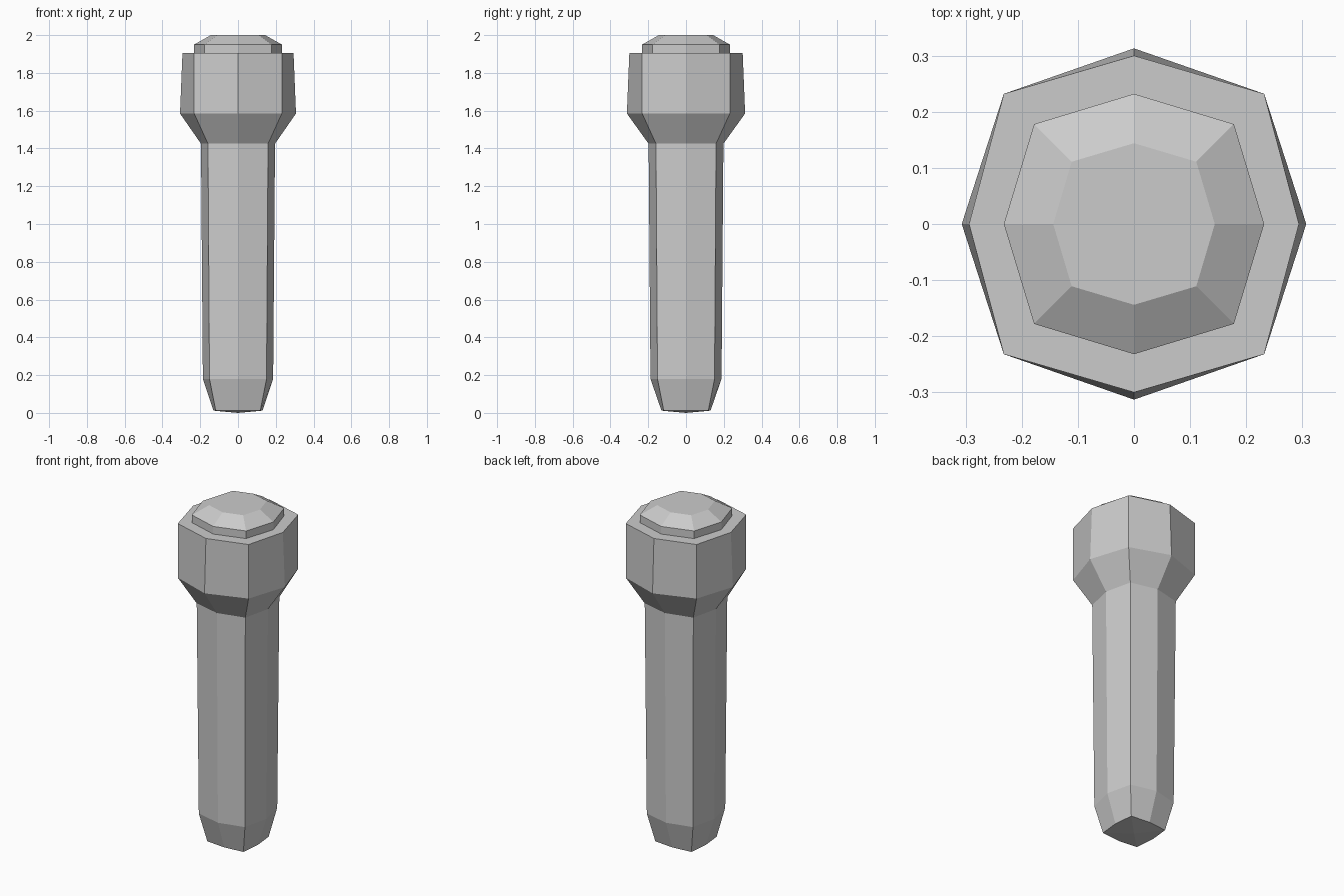
import bpy, bmesh
from mathutils import Vector

if "Cube" in bpy.data.objects:
    bpy.data.objects.remove(bpy.data.objects["Cube"])


def octagon(bm, z, ax, ay, diag):
    """Ring of eight points: axis corners at ax / ay, diagonal corners at diag."""
    pts = [(ax, 0), (diag, diag), (0, ay), (-diag, diag),
           (-ax, 0), (-diag, -diag), (0, -ay), (diag, -diag)]
    return [bm.verts.new((x, y, z)) for x, y in pts]


def loft(name, rings, tip=None):
    """Flat-sided solid through octagon rings; tip is the z of a bottom point."""
    bm = bmesh.new()
    loops = [octagon(bm, *r) for r in rings]
    for a, b in zip(loops, loops[1:]):
        for i in range(8):
            j = (i + 1) % 8
            bm.faces.new((a[i], a[j], b[j], b[i]))
    bm.faces.new(loops[-1])
    if tip is None:
        bm.faces.new(loops[0][::-1])
    else:
        centre = bm.verts.new(Vector((0, 0, tip)))
        for i in range(8):
            bm.faces.new((loops[0][(i + 1) % 8], loops[0][i], centre))
    bmesh.ops.recalc_face_normals(bm, faces=bm.faces)
    mesh = bpy.data.meshes.new(name)
    bm.to_mesh(mesh)
    bm.free()
    obj = bpy.data.objects.new(name, mesh)
    bpy.context.collection.objects.link(obj)
    return obj


# Handle shaft flaring into the head (z, axis x, axis y, diagonal)
loft("shaft_and_head", [
    (0.012, 0.13, 0.13, 0.118),
    (0.18, 0.186, 0.188, 0.151),
    (1.425, 0.196, 0.198, 0.159),
    (1.585, 0.307, 0.313, 0.232),
    (1.905, 0.294, 0.300, 0.232),
], tip=0.0)

# Bevelled end cap
loft("end_cap", [
    (1.90, 0.232, 0.232, 0.178),
    (1.95, 0.232, 0.232, 0.178),
    (2.0, 0.144, 0.144, 0.111),
])
